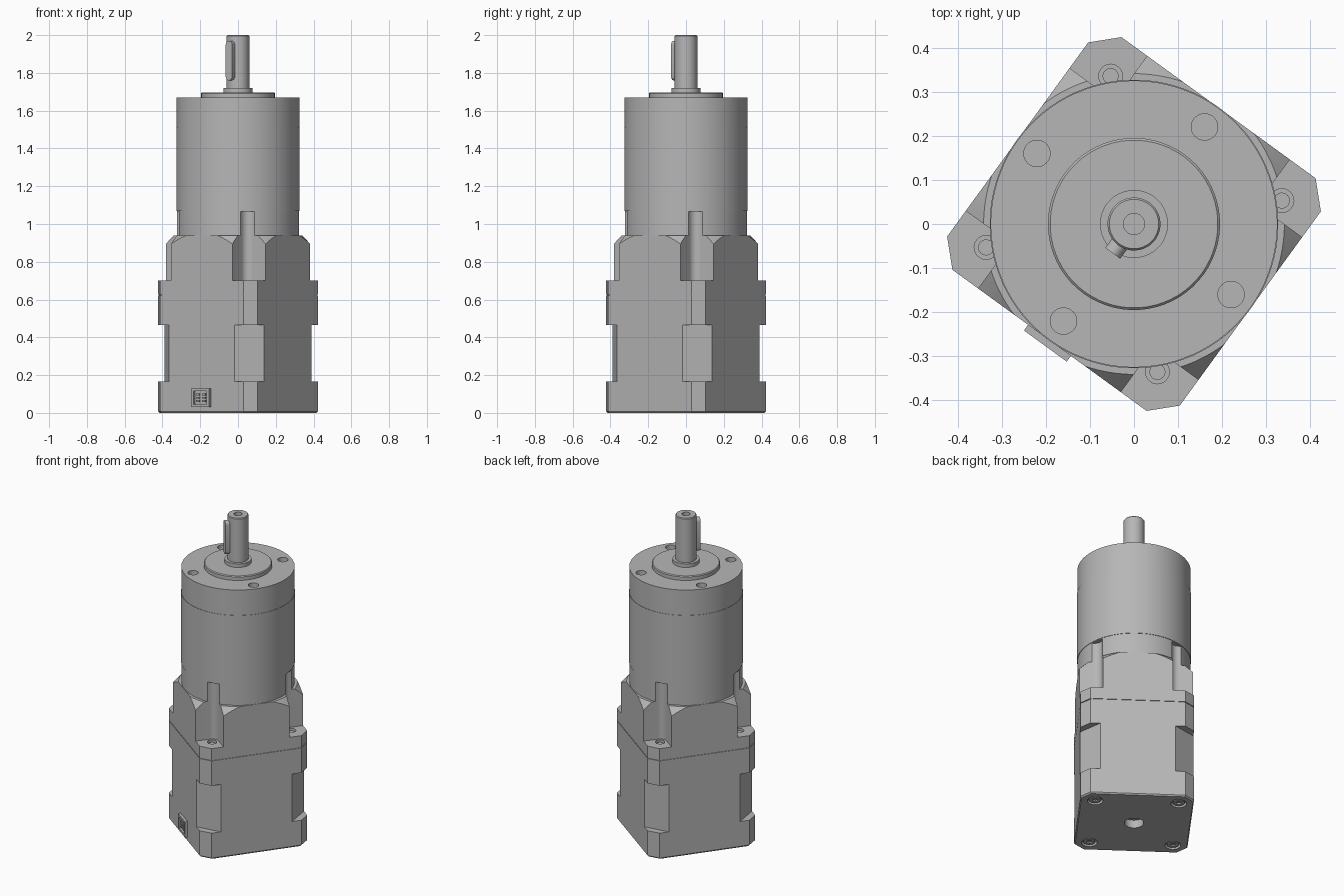
import bpy, bmesh, math
from mathutils import Matrix, Vector

old = bpy.data.objects.get("Cube")
if old:
    bpy.data.objects.remove(old, do_unlink=True)

TURN = Matrix.Rotation(math.radians(-36), 4, 'Z')   # whole motor is turned
HALF = 0.326                                        # half width of square frame

grey = bpy.data.materials.new("machined_grey")
grey.use_nodes = True
GREY = (0.47, 0.47, 0.47, 1)
grey.diffuse_color = GREY
grey.node_tree.nodes["Principled BSDF"].inputs["Base Color"].default_value = GREY


def loft(bm, rings):
    """Closed solid through rings of equal point count."""
    rows = [[bm.verts.new(p) for p in ring] for ring in rings]
    n = len(rows[0])
    for a, b in zip(rows, rows[1:]):
        for i in range(n):
            j = (i + 1) % n
            bm.faces.new((a[i], a[j], b[j], b[i]))
    bm.faces.new(rows[0][::-1])
    bm.faces.new(rows[-1])


def circle(r, z, x=0, y=0, n=64):
    return [(x + r * math.cos(math.tau * i / n), y + r * math.sin(math.tau * i / n), z)
            for i in range(n)]


def lathe(bm, profile, x=0, y=0, n=64):
    loft(bm, [circle(r, z, x, y, n) for r, z in profile])


def octagon(h, c, z):
    k = h - c
    return [(h, -k, z), (h, k, z), (k, h, z), (-k, h, z),
            (-h, k, z), (-h, -k, z), (-k, -h, z), (k, -h, z)]


def prism(bm, outline, z0, z1):
    loft(bm, [[(x, y, z) for x, y in outline] for z in (z0, z1)])


def quarter_turns(outline):
    for k in range(4):
        rot = Matrix.Rotation(k * math.pi / 2, 2)
        yield [rot @ Vector(p) for p in outline]


def box(bm, x0, x1, y0, y1, z0, z1):
    prism(bm, [(x0, y0), (x1, y0), (x1, y1), (x0, y1)], z0, z1)


def finish(name, bm):
    bm.transform(TURN)
    bmesh.ops.recalc_face_normals(bm, faces=bm.faces[:])
    me = bpy.data.meshes.new(name)
    bm.to_mesh(me)
    bm.free()
    me.materials.append(grey)
    ob = bpy.data.objects.new(name, me)
    bpy.context.collection.objects.link(ob)
    return ob


def boolean(ob, cutter_bm, operation='DIFFERENCE'):
    cutter = finish("cutter", cutter_bm)
    cutter.hide_render = True
    mod = ob.modifiers.new("cut", 'BOOLEAN')
    mod.operation, mod.solver, mod.object = operation, 'EXACT', cutter
    bpy.context.view_layer.objects.active = ob
    bpy.ops.object.modifier_apply(modifier=mod.name)
    bpy.data.objects.remove(cutter, do_unlink=True)


CORNERS = [(0.24 * sx, 0.24 * sy) for sx in (1, -1) for sy in (1, -1)]
SIDES = [(0.272, 0), (-0.272, 0), (0, 0.272), (0, -0.272)]

# Square motor body with a seam below the flange
bm = bmesh.new()
levels = [(0, .32), (.008, HALF), (.622, HALF), (.622, .322),
          (.627, .322), (.627, HALF), (.70, HALF)]
loft(bm, [octagon(h, 0.054, z) for z, h in levels])
body = finish("motor_body", bm)

# Waist cuts at the corners, screw holes and rear bore
cut = bmesh.new()
for tri in quarter_turns([(.441, .10), (.441, .441), (.10, .441)]):
    prism(cut, tri, 0.165, 0.465)
for x, y in CORNERS:
    lathe(cut, [(.027, .66), (.027, .75)], x, y, 32)
    lathe(cut, [(.045, -.05), (.045, .02)], x, y, 32)
lathe(cut, [(.055, -.05), (.055, .05)])
boolean(body, cut)

# Screws: flange studs and socket heads underneath
bm = bmesh.new()
for x, y in CORNERS:
    lathe(bm, [(.018, .65), (.018, .69)], x, y, 32)
    lathe(bm, [(.016, .012), (.016, .004), (.034, .004), (.034, .025)], x, y, 24)
screws = finish("screws", bm)


def notches():
    """Rounded corner clearances above the flange."""
    arc = [(.24 - .04 * math.sin(a), .24 - .04 * math.cos(a))
           for a in (math.pi / 2 * i / 8 for i in range(8, -1, -1))]
    cut = bmesh.new()
    for outline in quarter_turns([(.5, .2), (.5, .5), (.2, .5)] + arc):
        prism(cut, outline, 0.66, 1.065)
    return cut


# Gear housing: square base, corners sloped by a cone
bm = bmesh.new()
box(bm, -HALF, HALF, -HALF, HALF, 0.70, 0.94)
housing = finish("gear_housing", bm)
cone = bmesh.new()
lathe(cone, [(.58, .68), (.34, .941)], n=96)
boolean(housing, cone, 'INTERSECT')
boolean(housing, notches())

# Gearbox cylinder with a slightly larger centre band
bm = bmesh.new()
lathe(bm, [(.324, .93), (.324, 1.07), (.327, 1.07), (.327, 1.51),
           (.325, 1.51), (.325, 1.67)], n=96)
gearbox = finish("gearbox", bm)
boolean(gearbox, notches())
cut = bmesh.new()
for x, y in SIDES:
    lathe(cut, [(.03, 1.6), (.03, 1.75)], x, y, 32)
boolean(gearbox, cut)

# Pilot boss, collar and output shaft with centre hole
bm = bmesh.new()
lathe(bm, [(.195, 1.66), (.195, 1.692), (.19, 1.697), (.077, 1.697), (.077, 1.72),
           (.06, 1.72), (.06, 1.995), (.056, 2.0), (.024, 2.0), (.024, 1.95)])
shaft = finish("output_shaft", bm)

# Shaft key with rounded ends
bm = bmesh.new()
outline = []
for zc, start in ((1.949, 0), (1.781, math.pi)):
    for i in range(9):
        a = start + math.pi * i / 8
        outline.append((0.021 * math.cos(a), zc + 0.021 * math.sin(a)))
loft(bm, [[(x, y, z) for x, z in outline] for y in (-.04, -.082)])
key = finish("shaft_key", bm)

# Connector socket with pins
bm = bmesh.new()
box(bm, -.06, .06, -.342, -.32, .03, .13)
socket = finish("connector_socket", bm)
cut = bmesh.new()
box(cut, -.042, .042, -.36, -.328, .045, .115)
boolean(socket, cut)
bm = bmesh.new()
for x in (-.02, .02):
    for z in (.063, .08, .097):
        box(bm, x - .009, x + .009, -.338, -.325, z - .005, z + .005)
pins = finish("connector_pins", bm)

# Smooth the round parts, keep machined edges sharp
bpy.ops.object.select_all(action='DESELECT')
for ob in (body, screws, housing, gearbox, shaft, key, socket, pins):
    ob.select_set(True)
bpy.context.view_layer.objects.active = body
bpy.ops.object.shade_smooth_by_angle(angle=math.radians(25))
